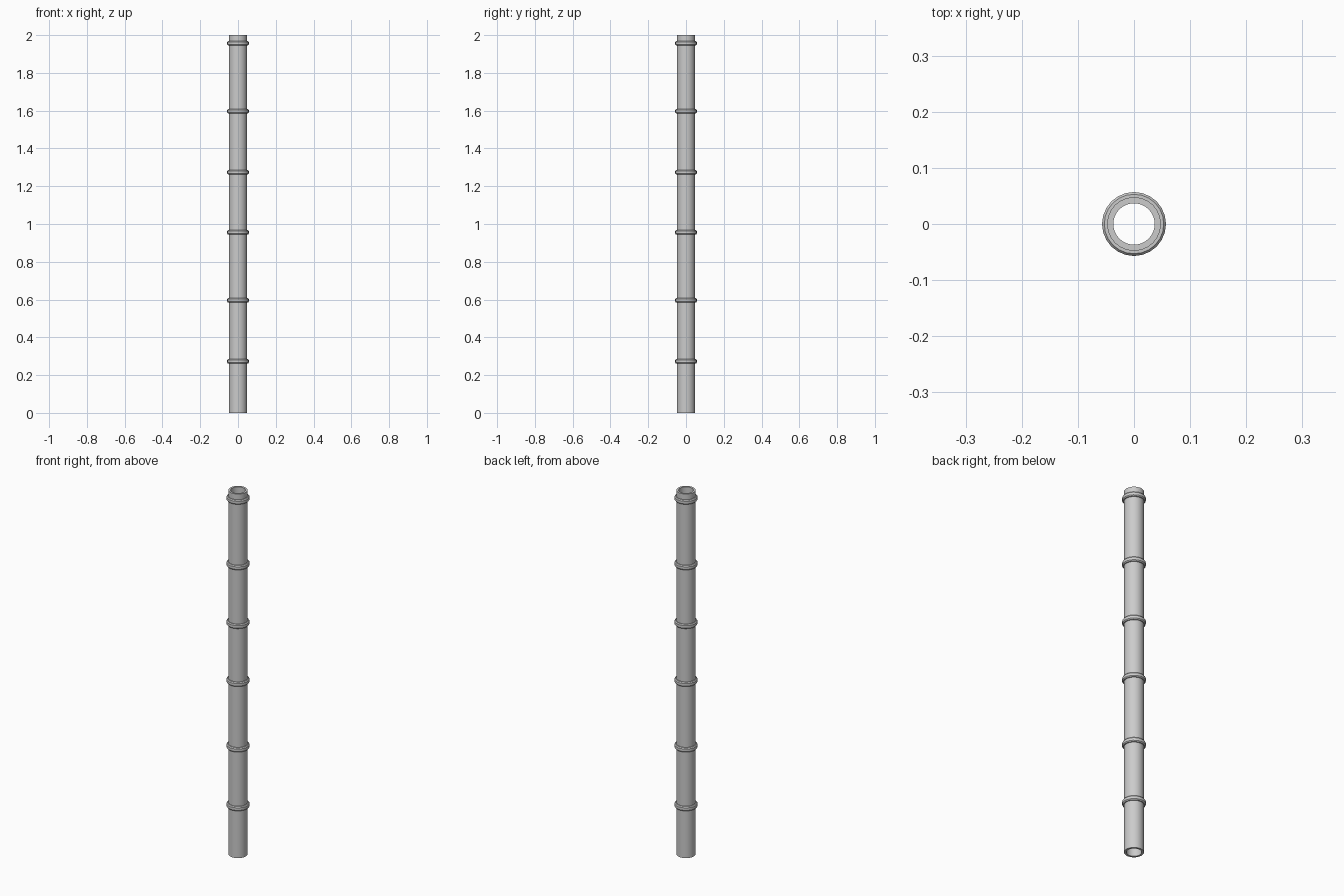
import bpy, bmesh, math

if "Cube" in bpy.data.objects:
    bpy.data.objects.remove(bpy.data.objects["Cube"])

SIDES = 24


def lathe(name, profile, z=0.0):
    """Revolve a closed (radius, height) profile around the z axis."""
    bm = bmesh.new()
    rings = []
    for i in range(SIDES):
        a = 2 * math.pi * i / SIDES
        rings.append([bm.verts.new((r * math.cos(a), r * math.sin(a), h)) for r, h in profile])
    n = len(profile)
    for i in range(SIDES):
        a, b = rings[i], rings[(i + 1) % SIDES]
        for j in range(n):
            k = (j + 1) % n
            bm.faces.new((a[j], b[j], b[k], a[k]))
    bmesh.ops.recalc_face_normals(bm, faces=bm.faces)
    mesh = bpy.data.meshes.new(name)
    bm.to_mesh(mesh)
    bm.free()
    obj = bpy.data.objects.new(name, mesh)
    obj.location.z = z
    bpy.context.collection.objects.link(obj)
    bpy.ops.object.select_all(action='DESELECT')
    obj.select_set(True)
    bpy.context.view_layer.objects.active = obj
    bpy.ops.object.shade_smooth_by_angle(angle=math.radians(30))
    return obj


# Hollow pole, open at both ends
lathe("hollow_pole", [(0.037, 0), (0.048, 0), (0.048, 2), (0.037, 2)])

# Raised node rings with chamfered edges
ring = [(0.046, -0.012), (0.053, -0.012), (0.057, -0.007),
        (0.057, 0.007), (0.053, 0.012), (0.046, 0.012)]
for i, z in enumerate((0.273, 0.596, 0.956, 1.274, 1.597, 1.957)):
    lathe(f"node_ring_{i + 1}", ring, z)
